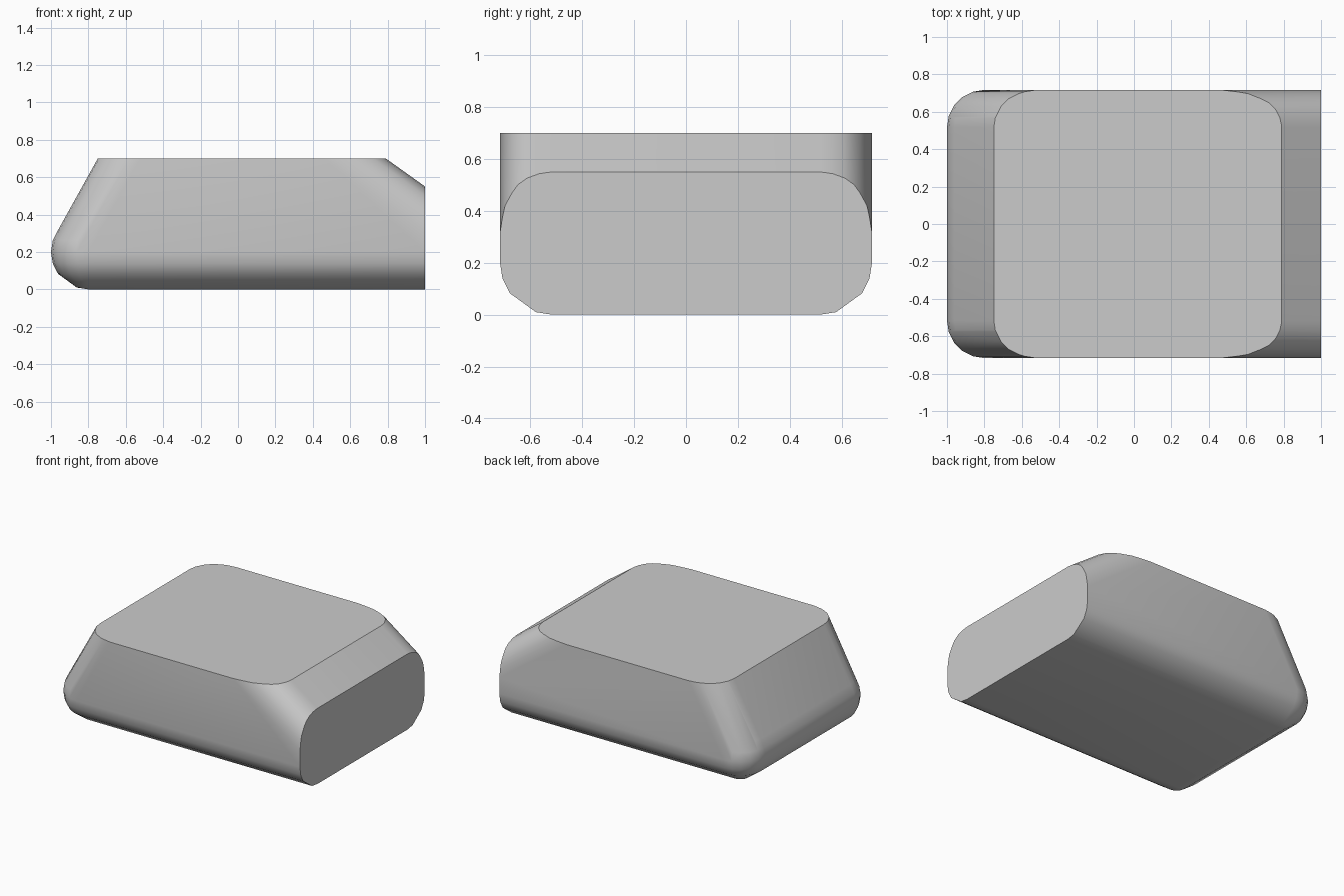
import bpy, bmesh
from math import radians, sin, cos, pi

if "Cube" in bpy.data.objects:
    bpy.data.objects.remove(bpy.data.objects["Cube"])


def hull(points):
    """Return a bmesh holding only the convex hull of the points."""
    bm = bmesh.new()
    for p in points:
        bm.verts.new(p)
    res = bmesh.ops.convex_hull(bm, input=bm.verts[:])
    loose = [v for v in bm.verts if not v.link_faces]
    bmesh.ops.delete(bm, geom=loose, context='VERTS')
    return bm


def cut(bm, co, no):
    """Slice off everything beyond a plane and close the shape again."""
    bmesh.ops.bisect_plane(bm, geom=bm.verts[:] + bm.edges[:] + bm.faces[:],
                           plane_co=co, plane_no=no, clear_outer=True)
    points = [v.co.copy() for v in bm.verts]
    bm.free()
    return hull(points)


# Rounded tapered block: hull around balls at the corners of a side profile
R, HALF_Y, SEGS = 0.2, 0.517, 20
profile = [(-0.8, 0.2), (-0.336, 1.036), (-0.009, 1.036), (1.162, 0.2)]
latitudes = [-90, -72, -36, -18, 0, 18, 36, 72, 90]
points = []
for x, z in profile:
    for y in (-HALF_Y, HALF_Y):
        for lat in map(radians, latitudes):
            for i in range(SEGS):
                a = 2 * pi * i / SEGS
                points.append((x + R * cos(lat) * cos(a),
                               y + R * cos(lat) * sin(a),
                               z + R * sin(lat)))
bm = hull(points)

# Flat top and flat right end
bm = cut(bm, (0, 0, 0.7), (0, 0, 1))
bm = cut(bm, (1, 0, 0), (1, 0, 0))
bmesh.ops.remove_doubles(bm, verts=bm.verts[:], dist=0.0005)
bmesh.ops.dissolve_limit(bm, angle_limit=radians(0.5),
                         verts=bm.verts[:], edges=bm.edges[:])
bmesh.ops.recalc_face_normals(bm, faces=bm.faces[:])

mesh = bpy.data.meshes.new("tapered_block")
bm.to_mesh(mesh)
bm.free()
block = bpy.data.objects.new("tapered_block", mesh)
bpy.context.collection.objects.link(block)
bpy.context.view_layer.objects.active = block
block.select_set(True)
bpy.ops.object.shade_smooth_by_angle(angle=radians(32))
